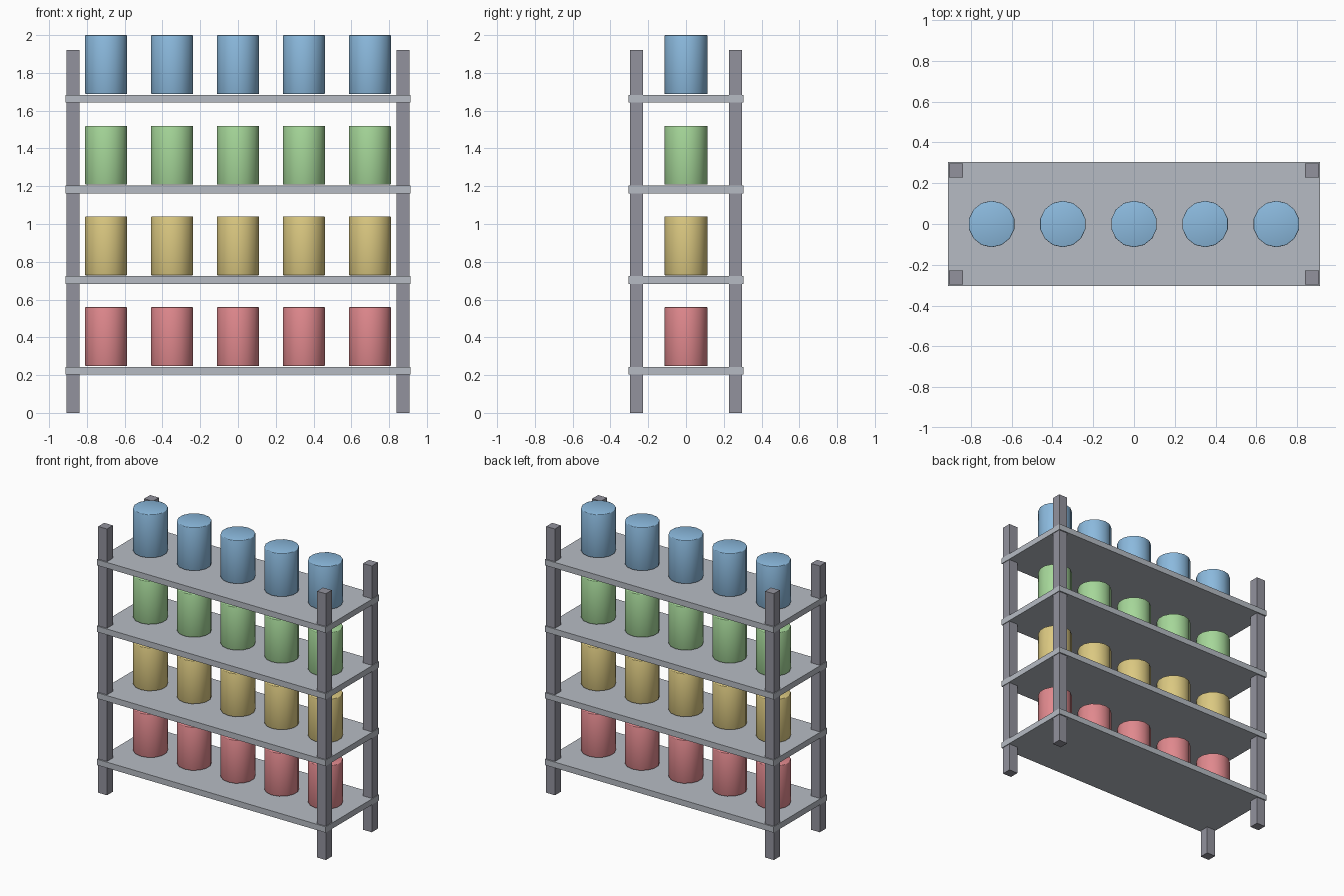
import bpy

cube = bpy.data.objects.get("Cube")
if cube:
    bpy.data.objects.remove(cube, do_unlink=True)


def material(name, color):
    m = bpy.data.materials.new(name)
    m.use_nodes = True
    rgba = (*color, 1)
    m.diffuse_color = rgba
    m.node_tree.nodes["Principled BSDF"].inputs["Base Color"].default_value = rgba
    return m


def box(name, center, size, mat):
    bpy.ops.mesh.primitive_cube_add(size=1, location=center)
    ob = bpy.context.object
    ob.name = name
    ob.scale = size
    bpy.ops.object.transform_apply(location=False, rotation=False, scale=True)
    ob.data.materials.append(mat)
    return ob


def can(name, x, base, mat):
    bpy.ops.mesh.primitive_cylinder_add(vertices=14, radius=CAN_R, depth=CAN_H,
                                        location=(x, 0, base + CAN_H / 2))
    ob = bpy.context.object
    ob.name = name
    ob.data.materials.append(mat)
    # Softened rims
    bevel = ob.modifiers.new("rim", "BEVEL")
    bevel.width = 0.004
    bevel.segments = 2
    bevel.limit_method = "ANGLE"
    bevel.angle_limit = 1.0
    bpy.ops.object.shade_smooth()


CAN_R, CAN_H = 0.114, 0.312
SPACING = 0.48

post_grey = material("post grey", (0.29, 0.29, 0.34))
shelf_grey = material("shelf grey", (0.47, 0.50, 0.55))
can_colors = [
    ("red", material("soft red", (0.75, 0.25, 0.27))),
    ("yellow", material("soft yellow", (0.71, 0.58, 0.22))),
    ("green", material("soft green", (0.38, 0.68, 0.32))),
    ("blue", material("soft blue", (0.26, 0.49, 0.73))),
]

# Corner posts
for x, side in ((1, "left"), (-1, "right")):
    for y, end in ((-1, "front"), (1, "back")):
        box(f"{end}_{side}_post", (x * 0.873, y * 0.262, 0.96),
            (0.07, 0.068, 1.92), post_grey)

# Shelves, each with a row of cans
for level, (color, mat) in enumerate(can_colors):
    z = 0.223 + level * SPACING
    box(f"shelf_{level + 1}", (0, 0, z), (1.826, 0.61, 0.042), shelf_grey)
    for i in range(5):
        can(f"{color}_can_{i + 1}", (i - 2) * 0.349, z + 0.025, mat)
